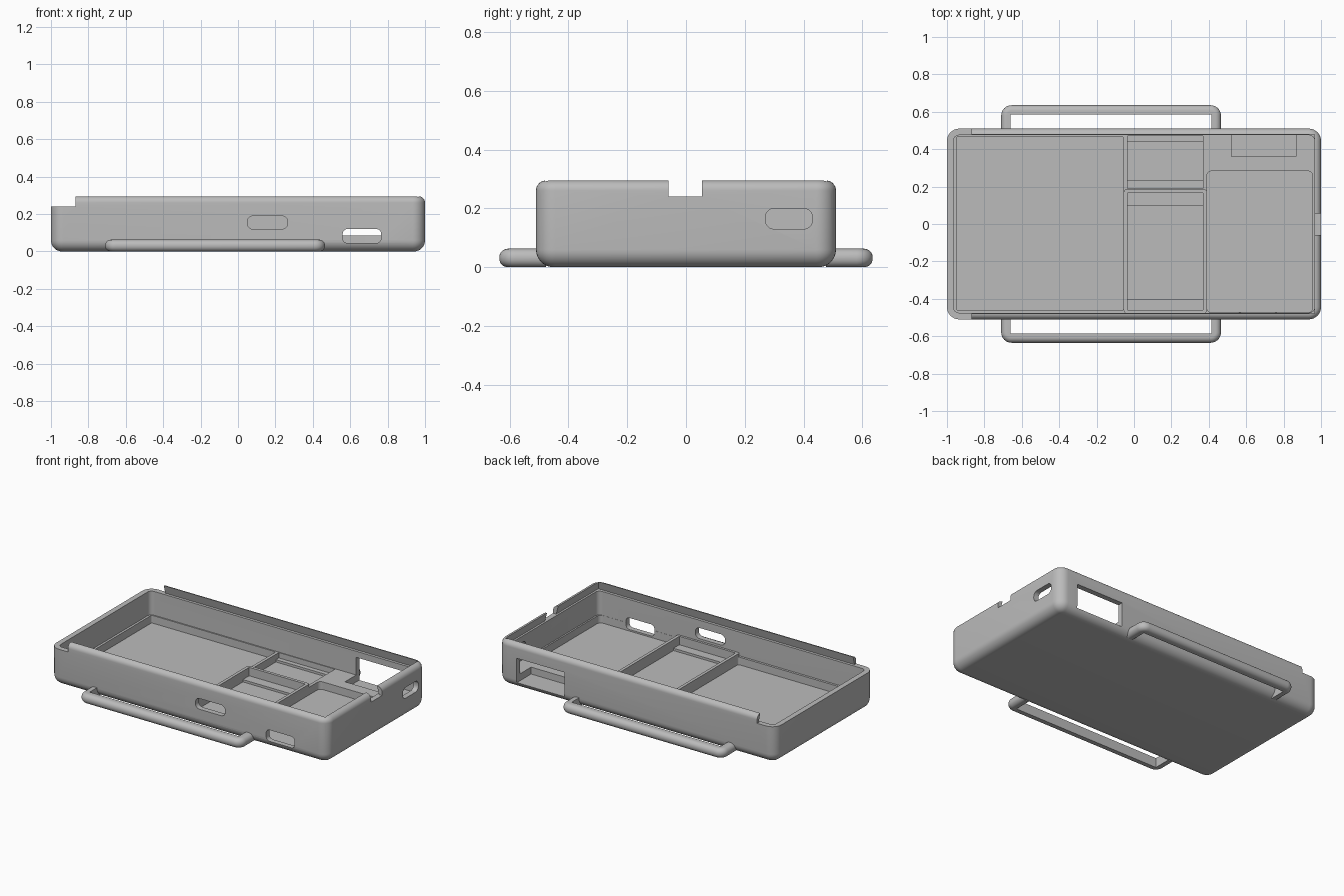
import bpy, bmesh, math
from mathutils import Vector

if "Cube" in bpy.data.objects:
    bpy.data.objects.remove(bpy.data.objects["Cube"])

grey = bpy.data.materials.new("plain_grey")
grey.use_nodes = True
COLOUR = (0.5, 0.5, 0.5, 1)
grey.diffuse_color = COLOUR
grey.node_tree.nodes["Principled BSDF"].inputs["Base Color"].default_value = COLOUR


def box(name, lo, hi, r=0, axis=2, bottom=0, top=0, seg=6):
    """Box with optional rounding of the edges along one axis, then of the rims."""
    bm = bmesh.new()
    bmesh.ops.create_cube(bm, size=1)
    lo, hi = Vector(lo), Vector(hi)
    for v in bm.verts:
        v.co = Vector((lo[i] + (v.co[i] + 0.5) * (hi[i] - lo[i]) for i in range(3)))

    def bevel(edges, offset):
        bmesh.ops.bevel(bm, geom=edges, offset=offset, segments=seg,
                        profile=0.5, affect='EDGES', clamp_overlap=False)

    def along(e):
        d = (e.verts[0].co - e.verts[1].co).normalized()
        return abs(d[axis]) > 0.99

    if r:
        bevel([e for e in bm.edges if along(e)], r)
    for z, rim in ((lo.z, bottom), (hi.z, top)):
        if rim:
            bevel([e for e in bm.edges
                   if all(abs(v.co.z - z) < 1e-5 for v in e.verts)], rim)
    bmesh.ops.recalc_face_normals(bm, faces=bm.faces)
    me = bpy.data.meshes.new(name)
    bm.to_mesh(me)
    bm.free()
    me.materials.append(grey)
    ob = bpy.data.objects.new(name, me)
    bpy.context.collection.objects.link(ob)
    return ob


def carve(ob, cutters):
    """Subtract every cutter, bake the result and remove the cutters."""
    for c in cutters:
        c.hide_render = True
        m = ob.modifiers.new("cut", 'BOOLEAN')
        m.operation, m.solver, m.object = 'DIFFERENCE', 'EXACT', c
    bpy.context.view_layer.update()
    dg = bpy.context.evaluated_depsgraph_get()
    me = bpy.data.meshes.new_from_object(ob.evaluated_get(dg))
    ob.modifiers.clear()
    ob.data = me
    for c in cutters:
        bpy.data.objects.remove(c)
    me.shade_smooth()
    me.set_sharp_from_angle(angle=math.radians(30))


SHELF, SLOT, TOP = 0.085, 0.24, 0.295

# Case shell
case = box("case", (-1, -0.51, 0), (1, 0.51, TOP), r=0.066, bottom=0.06, top=0.034, seg=8)

# Sliding lid channel with undercut rails
channel = box("lid_channel", (-1.1, -0.493, SLOT), (0.978, 0.493, 0.32))
for v in channel.data.vertices:
    if v.co.z > SLOT + 0.01:
        v.co.y *= 0.472 / 0.493
        v.co.x = min(v.co.x, 0.958)

cuts = [
    channel,
    box("open_end", (-1.1, -0.6, SLOT), (-0.87, 0.6, 0.4)),
    box("cavity", (-0.965, -0.475, SHELF), (0.965, 0.475, SLOT + 0.02), r=0.03),
    # Floor pockets
    box("main_pocket", (-0.95, -0.46, 0.035), (-0.055, 0.467, 0.15), r=0.01),
    box("side_pocket", (0.39, -0.474, 0.035), (0.955, 0.283, 0.15), r=0.025),
    box("long_pocket", (-0.035, -0.46, 0.05), (0.37, 0.165, 0.15)),
    box("long_pocket_floor", (-0.035, -0.4, 0.035), (0.37, 0.1, 0.15)),
    box("short_pocket", (-0.035, 0.19, 0.05), (0.37, 0.47, 0.15)),
    box("short_pocket_floor", (-0.035, 0.235, 0.035), (0.37, 0.44, 0.15)),
    # Wall openings
    box("rear_window", (0.52, 0.36, 0.04), (0.865, 0.6, 0.2)),
    box("front_port", (0.56, -0.6, 0.045), (0.765, -0.44, 0.12), r=0.025, axis=1),
    box("front_slot", (0.05, -0.6, 0.12), (0.265, -0.44, 0.19), r=0.03, axis=1),
    box("end_port", (0.9, 0.27, 0.13), (1.1, 0.43, 0.2), r=0.03, axis=0),
    box("end_notch", (0.9, -0.06, SLOT), (1.1, 0.055, 0.4)),
]
carve(case, cuts)

# Raised frame around the long pocket
frame = box("pocket_frame", (-0.055, -0.477, 0.08), (0.39, 0.185, 0.105), r=0.015)
carve(frame, [box("frame_hole", (-0.035, -0.46, 0), (0.37, 0.165, 0.2))])

# Strap handles on both long sides
handles = box("strap_handles", (-0.71, -0.635, 0), (0.465, 0.635, 0.063),
              r=0.055, bottom=0.03, top=0.03, seg=8)
carve(handles, [
    box("handle_opening", (-0.66, -0.585, -0.1), (0.415, 0.585, 0.2)),
    box("case_clearance", (-0.9, -0.476, -0.1), (0.9, 0.476, 0.2)),
])
